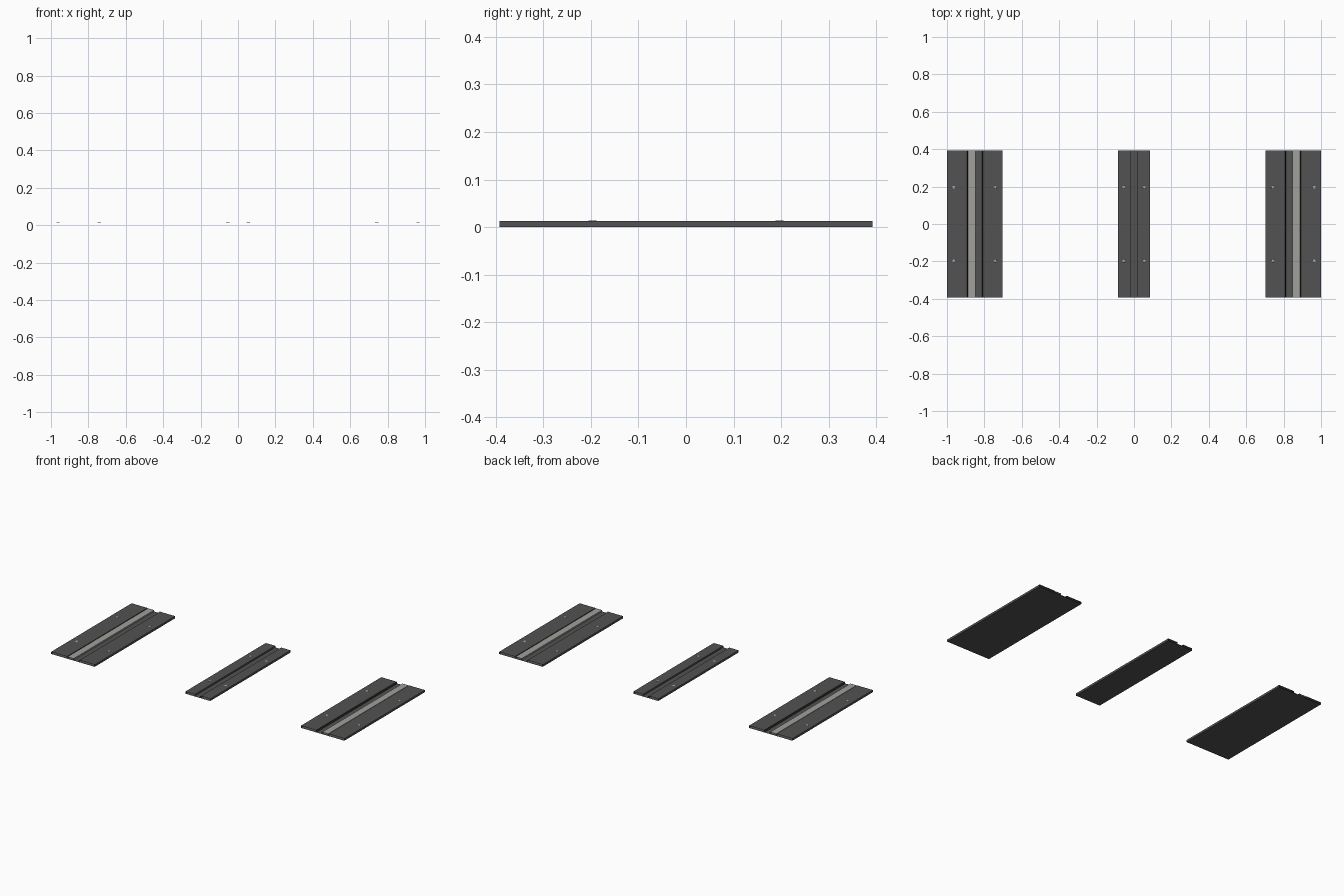
import bpy, bmesh

if "Cube" in bpy.data.objects:
    bpy.data.objects.remove(bpy.data.objects["Cube"])

HALF = 0.392      # half length of every track
TOP = 0.013       # plate thickness
FLOOR = 0.003     # groove floor height


def material(name, rgb):
    m = bpy.data.materials.new(name)
    m.diffuse_color = (*rgb, 1.0)
    m.use_nodes = True
    m.node_tree.nodes["Principled BSDF"].inputs["Base Color"].default_value = m.diffuse_color
    return m


DARK = material("dark_metal", (0.085, 0.085, 0.085))
SEAL = material("black_seal", (0.02, 0.02, 0.02))
PALE = material("pale_insert", (0.36, 0.35, 0.325))
BOLT = material("bolt_steel", (0.40, 0.40, 0.39))


def extrude_profile(name, pts, mats, closed=True, flip=False, seal=()):
    """Sweep an x-z profile along y, leaving the ends open."""
    bm = bmesh.new()
    front = [bm.verts.new((x, -HALF, z)) for x, z in pts]
    back = [bm.verts.new((x, HALF, z)) for x, z in pts]
    n = len(pts)
    for i in range(n if closed else n - 1):
        j = (i + 1) % n
        loop = [front[i], front[j], back[j], back[i]]
        f = bm.faces.new(loop[::-1] if flip else loop)
        f.material_index = 1 if i in seal else 0
    finish(name, bm, mats)


def finish(name, bm, mats):
    me = bpy.data.meshes.new(name)
    bm.to_mesh(me)
    bm.free()
    for m in mats:
        me.materials.append(m)
    ob = bpy.data.objects.new(name, me)
    bpy.context.collection.objects.link(ob)


def bolt(name, x, y):
    bm = bmesh.new()
    bmesh.ops.create_cone(bm, cap_ends=True, segments=12,
                          radius1=0.009, radius2=0.008, depth=0.002)
    bmesh.ops.translate(bm, verts=bm.verts, vec=(x, y, TOP - 0.0003))
    finish(name, bm, [BOLT])


def plate_profile(x0, x1, g0, g1, slope):
    """Flat plate with a groove from g0 to g1 in its top."""
    return [(x0, 0), (x0, TOP), (g0, TOP), (g0 + slope, FLOOR),
            (g1 - slope, FLOOR), (g1, TOP), (x1, TOP), (x1, 0)]


# outer tracks, mirrored left and right
for side, s in (("left", 1), ("right", -1)):
    mirror = lambda pts: [(s * x, z) for x, z in pts]
    extrude_profile(side + "_track",
                    mirror(plate_profile(-1.0, -0.703, -0.892, -0.807, 0.005)),
                    [DARK, SEAL], flip=s < 0, seal=(2, 4))
    # pale insert lying along the outer half of the groove
    extrude_profile(side + "_insert",
                    mirror([(-0.888, FLOOR), (-0.888, 0.012),
                            (-0.847, 0.012), (-0.847, FLOOR)]),
                    [PALE], closed=False, flip=s < 0)

# narrow centre track
extrude_profile("centre_track", plate_profile(-0.085, 0.085, -0.02, 0.02, 0.0),
                [DARK])

# bolts in pairs on each track
for x in (-0.963, -0.742, -0.055, 0.055, 0.742, 0.963):
    for y in (-0.197, 0.197):
        bolt("bolt", x, y)
